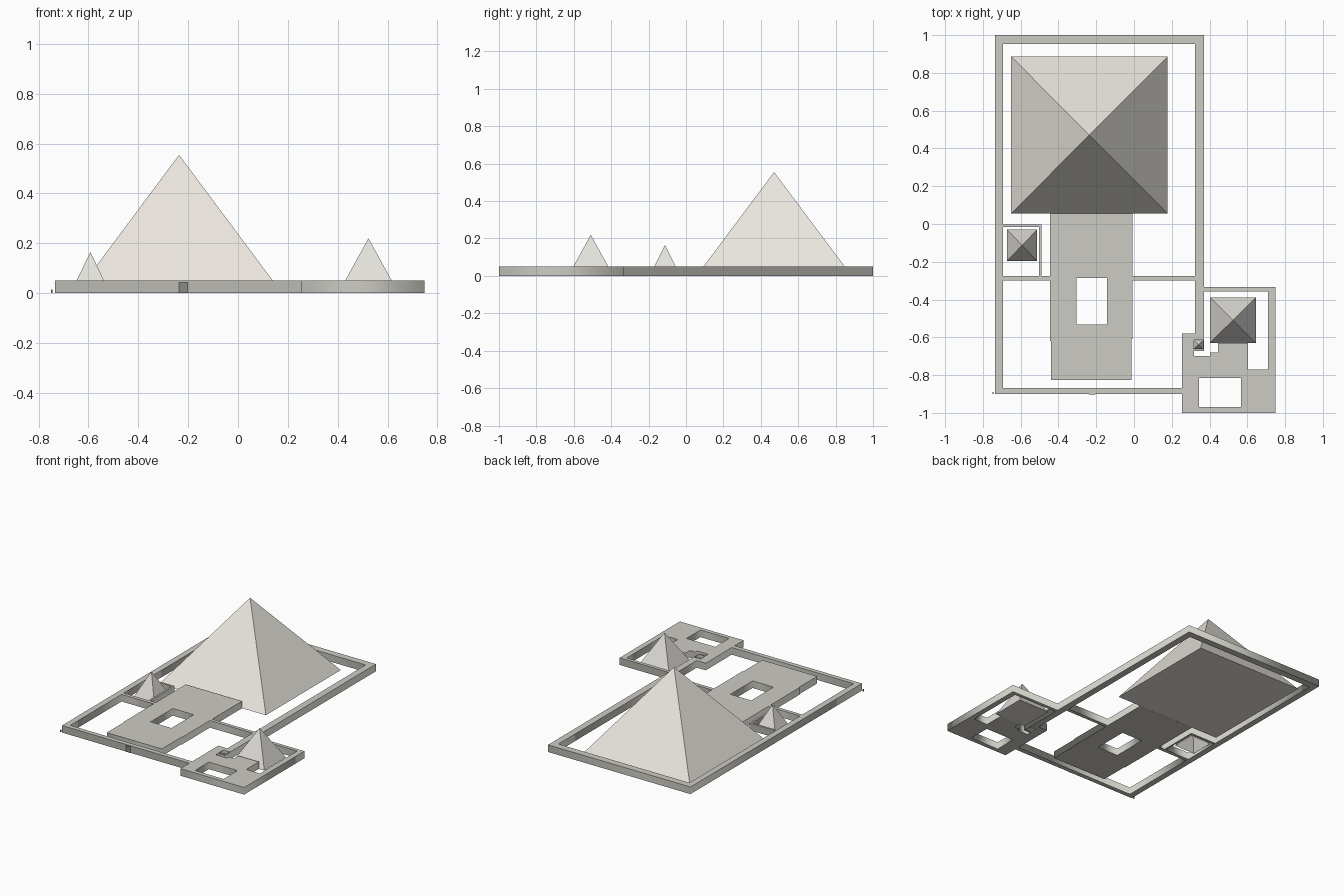
import bpy

if "Cube" in bpy.data.objects:
    bpy.data.objects.remove(bpy.data.objects["Cube"])

H = 0.05  # height of walls and temple floors


def material(name, rgb):
    m = bpy.data.materials.new(name)
    m.diffuse_color = (*rgb, 1)
    m.use_nodes = True
    m.node_tree.nodes["Principled BSDF"].inputs["Base Color"].default_value = m.diffuse_color
    return m


def rect(x0, y0, x1, y1):
    return [(x0, y0), (x1, y0), (x1, y1), (x0, y1)]


def slab(name, outlines, mat):
    """Flat slab from an outer outline and its courtyard holes."""
    cu = bpy.data.curves.new(name, 'CURVE')
    cu.dimensions = '2D'
    cu.fill_mode = 'BOTH'
    cu.extrude = H / 2
    for pts in outlines:
        s = cu.splines.new('POLY')
        s.points.add(len(pts) - 1)
        for p, (x, y) in zip(s.points, pts):
            p.co = (x, y, 0, 1)
        s.use_cyclic_u = True
    ob = bpy.data.objects.new(name, cu)
    ob.location.z = H / 2
    bpy.context.collection.objects.link(ob)
    bpy.ops.object.select_all(action='DESELECT')
    bpy.context.view_layer.objects.active = ob
    ob.select_set(True)
    bpy.ops.object.convert(target='MESH')
    bpy.context.object.data.materials.clear()
    bpy.context.object.data.materials.append(mat)


def mesh_object(name, verts, faces, mat):
    me = bpy.data.meshes.new(name)
    me.from_pydata(verts, [], faces)
    me.materials.append(mat)
    ob = bpy.data.objects.new(name, me)
    bpy.context.collection.objects.link(ob)


def pyramid(name, x0, y0, x1, y1, h, mat, base=True):
    verts = [(x, y, 0) for x, y in rect(x0, y0, x1, y1)]
    verts.append(((x0 + x1) / 2, (y0 + y1) / 2, h))
    faces = [(i, (i + 1) % 4, 4) for i in range(4)]
    if base:
        faces.append((3, 2, 1, 0))
    mesh_object(name, verts, faces, mat)


def box(name, x0, y0, x1, y1, z1, mat):
    verts = [(x, y, z) for z in (0, z1) for x, y in rect(x0, y0, x1, y1)]
    faces = [(3, 2, 1, 0), (4, 5, 6, 7)]
    faces += [(i, (i + 1) % 4, (i + 1) % 4 + 4, i + 4) for i in range(4)]
    mesh_object(name, verts, faces, mat)


cream = material("casing_stone", (0.83, 0.80, 0.74))
pale = material("pale_stone", (0.77, 0.75, 0.71))
stone = material("wall_stone", (0.61, 0.60, 0.55))
dark = material("dark_opening", (0.25, 0.25, 0.24))

# Enclosure walls and temples, with every courtyard left open
slab("walls_and_temples", [
    # outer boundary
    [(-.735, -.9), (.253, -.9), (.253, -1), (.748, -1),
     (.748, -.333), (.37, -.333), (.37, 1), (-.735, 1)],
    # court around the great pyramid
    [(-.693, .952), (.323, .952), (.323, -.275), (-.008, -.275), (-.008, .055),
     (-.445, .055), (-.445, -.275), (-.49, -.275), (-.49, -.003), (-.693, -.003)],
    # court of the small west pyramid
    rect(-.693, -.275, -.503, -.017),
    # front court around the temple
    [(-.693, -.3), (-.445, -.3), (-.445, -.62), (-.44, -.62), (-.44, -.825),
     (-.013, -.825), (-.013, -.61), (-.008, -.61), (-.008, -.3), (.323, -.3),
     (.323, -.58), (.253, -.58), (.253, -.868), (-.693, -.868)],
    # temple courtyard
    rect(-.305, -.533, -.143, -.287),
    # court around the side pyramid
    [(.37, -.357), (.71, -.357), (.71, -.77), (.603, -.77), (.603, -.63),
     (.445, -.63), (.445, -.68), (.402, -.68), (.402, -.70), (.318, -.70),
     (.318, -.672), (.37, -.672)],
    # pit of the tiny pyramid and the side temple courtyard
    rect(.317, -.664, .366, -.614),
    rect(.345, -.97, .567, -.815),
], stone)

# Pyramids
pyramid("great_pyramid", -.65, .056, .177, .886, .555, cream)
pyramid("west_pyramid", -.672, -.195, -.513, -.03, .165, pale, base=False)
pyramid("side_pyramid", .402, -.63, .645, -.388, .22, pale)
pyramid("tiny_pyramid", .318, -.661, .364, -.616, .045, pale)

# Doorway in the front wall and small marker at the corner
box("front_doorway", -.237, -.902, -.203, -.895, .043, dark)
box("corner_marker", -.75, -.9, -.745, -.89, .015, dark)
